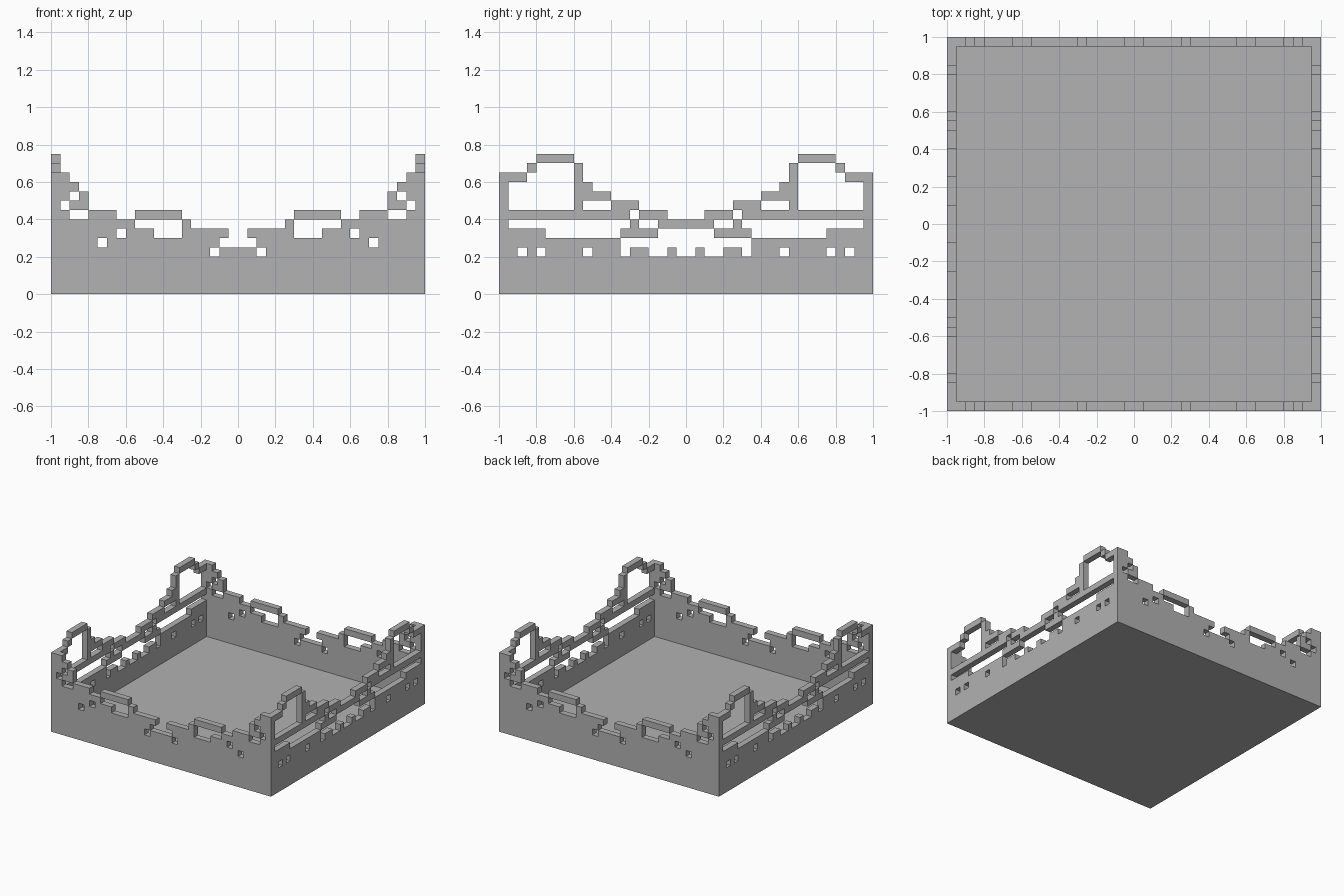
import bpy
import bmesh
import math

CELL = 0.05      # size of one block, also the wall thickness

cube = bpy.data.objects.get("Cube")
if cube:
    bpy.data.objects.remove(cube, do_unlink=True)

stone = bpy.data.materials.new("plain_grey")
stone.use_nodes = True
grey = (0.445, 0.445, 0.445, 1)
stone.diffuse_color = grey
stone.node_tree.nodes["Principled BSDF"].inputs["Base Color"].default_value = grey


def add_object(name, bm):
    mesh = bpy.data.meshes.new(name)
    bm.to_mesh(mesh)
    bm.free()
    mesh.materials.append(stone)
    obj = bpy.data.objects.new(name, mesh)
    bpy.context.collection.objects.link(obj)
    return obj


def is_solid(d, h, steps, holes):
    """Is the block d cells from the middle and h cells up filled?"""
    top = next(height for end, height in steps if d < end)
    cut = any(a <= d < b and low <= h < high for a, b, low, high in holes)
    return h < top and not cut


def add_wall(name, half, steps, holes, angle):
    """Mirrored blocky sheet on the outer plane, thickened inwards."""
    bm = bmesh.new()
    for i in range(-half, half):
        d = i if i >= 0 else -i - 1
        for h in range(max(height for end, height in steps)):
            if is_solid(d, h, steps, holes):
                corners = ((i, h), (i + 1, h), (i + 1, h + 1), (i, h + 1))
                bm.faces.new([bm.verts.new((x * CELL, -1, z * CELL))
                              for x, z in corners])
    bmesh.ops.remove_doubles(bm, verts=bm.verts, dist=CELL / 10)
    wall = add_object(name, bm)
    wall.rotation_euler.z = math.radians(angle)
    thick = wall.modifiers.new("thickness", "SOLIDIFY")
    thick.thickness = CELL
    thick.offset = -1


# Skyline as (distance from middle, height), in cells
end_steps = [(1, 5), (5, 7), (6, 8), (11, 9), (13, 8), (16, 9),
             (17, 11), (18, 12), (20, 13)]
side_steps = [(2, 8), (5, 9), (8, 10), (10, 11), (11, 12), (12, 14),
              (16, 15), (17, 14), (20, 13)]

# Openings as (from, to, bottom, top), in cells
end_holes = [
    (18, 19, 9, 10), (17, 18, 10, 11), (16, 18, 8, 9),   # corner steps
    (14, 15, 5, 6), (12, 13, 6, 7),                      # peepholes
    (6, 11, 7, 8), (6, 9, 6, 7),                         # arch
    (1, 2, 5, 6), (2, 3, 4, 5),                          # middle gap
]
side_holes = [
    (12, 19, 9, 12), (12, 17, 12, 13), (12, 16, 13, 14),  # big arch
    (8, 11, 9, 10), (5, 6, 8, 9), (3, 5, 7, 8),           # stair gaps
    (6, 19, 7, 8), (7, 15, 6, 7),                         # long slot
    (0, 3, 6, 7), (0, 7, 5, 6),                           # middle opening
    (0, 1, 4, 5), (2, 4, 4, 5), (6, 7, 4, 5),             # gaps in the teeth
    (10, 11, 4, 5), (15, 16, 4, 5), (17, 18, 4, 5),       # peepholes
]

# Walls
add_wall("front_wall", 20, end_steps, end_holes, 0)
add_wall("back_wall", 20, end_steps, end_holes, 180)
add_wall("left_wall", 19, side_steps, side_holes, 90)
add_wall("right_wall", 19, side_steps, side_holes, -90)

# Floor slab between the walls
bm = bmesh.new()
bmesh.ops.create_cube(bm, size=1)
inner = 2 - 2 * CELL
bmesh.ops.scale(bm, vec=(inner, inner, CELL), verts=bm.verts)
bmesh.ops.translate(bm, vec=(0, 0, CELL / 2), verts=bm.verts)
add_object("floor", bm)
